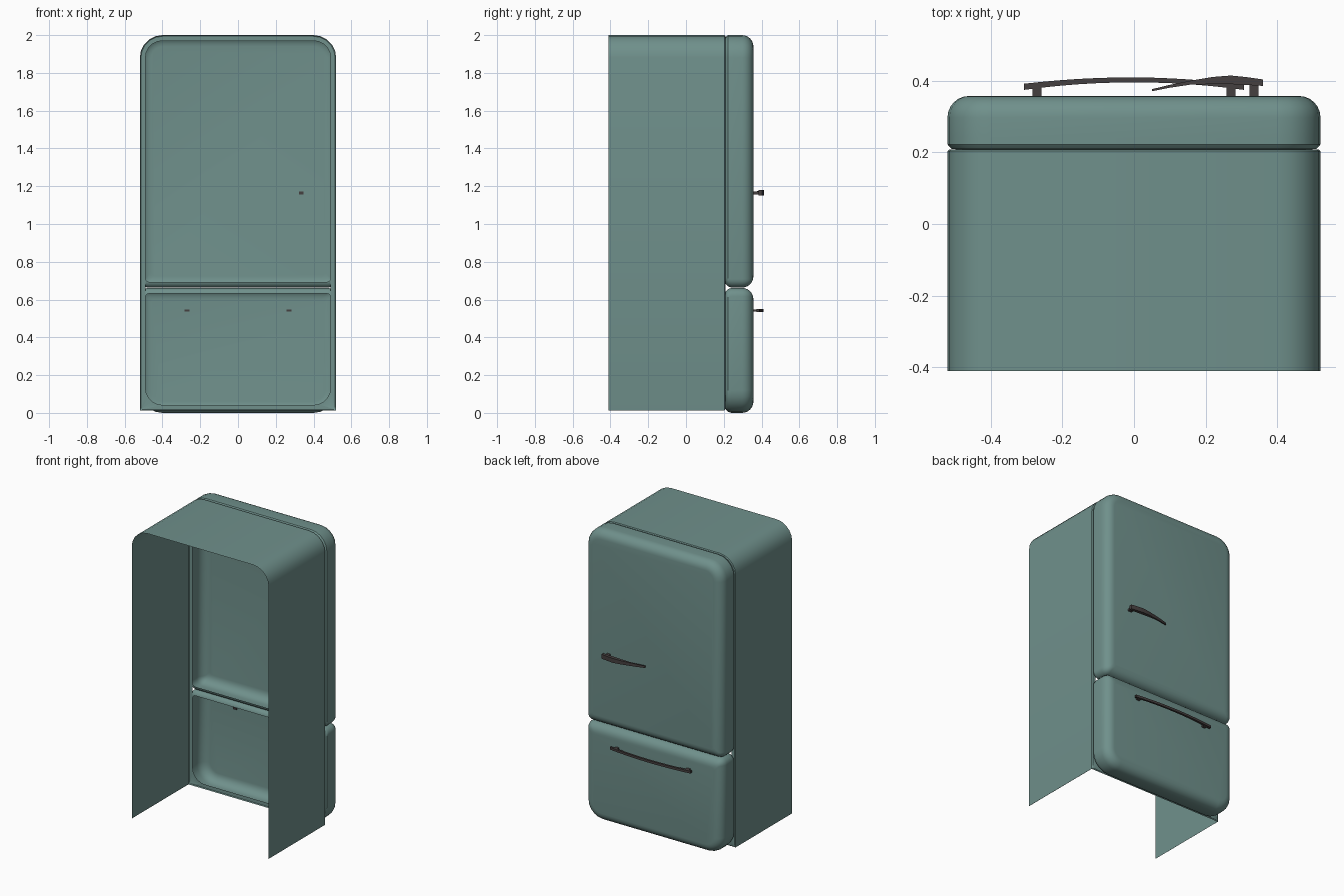
import bpy, math

if "Cube" in bpy.data.objects:
    bpy.data.objects.remove(bpy.data.objects["Cube"])

def material(name, rgb):
    m = bpy.data.materials.new(name)
    m.diffuse_color = (*rgb, 1)
    m.use_nodes = True
    m.node_tree.nodes["Principled BSDF"].inputs["Base Color"].default_value = m.diffuse_color
    return m

TEAL = material("teal enamel", (0.16, 0.28, 0.26))
DARK = material("dark handle", (0.06, 0.05, 0.05))

def make(name, verts, faces, mat, angle):
    me = bpy.data.meshes.new(name)
    me.from_pydata(verts, [], faces)
    me.materials.append(mat)
    ob = bpy.data.objects.new(name, me)
    bpy.context.collection.objects.link(ob)
    bpy.ops.object.select_all(action='DESELECT')
    ob.select_set(True)
    bpy.context.view_layer.objects.active = ob
    bpy.ops.object.shade_smooth_by_angle(angle=math.radians(angle))
    return ob

SEG = 5

def outline(y, hx, z0, z1, r_bot, r_top):
    """Rounded rectangle, starting at the bottom right corner."""
    pts = []
    for sx, z, r, a0 in ((1, z0 + r_bot, r_bot, -90), (1, z1 - r_top, r_top, 0),
                         (-1, z1 - r_top, r_top, 90), (-1, z0 + r_bot, r_bot, 180)):
        for i in range(SEG + 1):
            a = math.radians(a0 + 90 * i / SEG)
            pts.append((sx * (hx - r) + r * math.cos(a), y, z + r * math.sin(a)))
    return pts

def stack(loops, close_bottom=lambda k: True, cap=False):
    n = len(loops[0])
    faces = []
    for k in range(len(loops) - 1):
        for i in range(n):
            if i == n - 1 and not close_bottom(k):
                continue
            j = (i + 1) % n
            faces.append((k*n + i, k*n + j, (k+1)*n + j, (k+1)*n + i))
    if cap:
        faces.append(tuple(range((len(loops) - 1) * n, len(loops) * n)))
    return [p for l in loops for p in l], faces

# Cabinet: sheet open at back and bottom, with a flange around the door opening
body = [outline(y, 0.52 - d, 0.012 + d, 2 - d, rb, 0.12 - d)
        for y, d, rb in ((-0.41, 0, 0.001), (0.203, 0, 0.001),
                         (0.208, 0.006, 0.001), (0.208, 0.03, 0.09))]
make("cabinet", *stack(body, lambda k: k > 0), TEAL, 35)

# Doors: hollow pillowed shells, (y, outer inset, inset where the doors meet)
profile = [(0.208, 0.03, 0.03), (0.209, 0.012, 0.022), (0.217, 0.004, 0.011),
           (0.222, 0, 0.006), (0.24, 0, 0)]
for i in range(7):
    a = math.radians(15 * i)
    profile.append((0.297 + 0.06 * math.sin(a), 0.06 * (1 - math.cos(a)), 0.06 * (1 - math.cos(a))))

def door(name, z0, z1, r_bot, r_top, top_outer):
    loops = []
    for y, d, m in profile:
        dt = d if top_outer else m
        loops.append(outline(y, 0.52 - d, z0 + m, z1 - dt,
                             max(r_bot - d, 0.02), max(r_top - d, 0.02)))
    make(name, *stack(loops, cap=True), TEAL, 35)

door("upper_door", 0.6635, 2.0, 0.045, 0.12, True)
door("freezer_drawer", 0.0, 0.6615, 0.12, 0.045, False)

# Handles: curved bars with rectangular section (x, y back, y front, half height)
def bar(name, z, sections):
    v, f = [], []
    for x, yb, yf, h in sections:
        v += [(x, yb, z - h), (x, yf, z - h), (x, yf, z + h), (x, yb, z + h)]
    for k in range(len(sections) - 1):
        for i in range(4):
            j = (i + 1) % 4
            f.append((4*k + i, 4*k + j, 4*k + 4 + j, 4*k + 4 + i))
    e = 4 * (len(sections) - 1)
    f += [(3, 2, 1, 0), (e, e + 1, e + 2, e + 3)]
    make(name, v, f, DARK, 30)

def post(name, x, z, h, y1):
    bar(name, z, [(x - 0.0125, 0.35, y1, h), (x + 0.0125, 0.35, y1, h)])

bar("upper_handle", 1.165, [(0.05, 0.370, 0.376, 0.007), (0.10, 0.380, 0.388, 0.009),
                            (0.16, 0.389, 0.400, 0.011), (0.22, 0.390, 0.410, 0.013),
                            (0.27, 0.390, 0.414, 0.015), (0.31, 0.388, 0.410, 0.015),
                            (0.36, 0.385, 0.403, 0.015)])
post("upper_handle_post", 0.335, 1.165, 0.008, 0.392)

arc = []
for i in range(13):
    t = i / 6 - 1
    bow = 0.018 * (1 - t * t)
    arc.append((0.307 * t, 0.374 + bow + 0.003 * (1 - t * t), 0.391 + bow - 0.003 * max(t, 0), 0.008))
bar("drawer_handle", 0.542, arc)
for side, x in (("left", -0.27), ("right", 0.27)):
    post("drawer_handle_post_" + side, x, 0.542, 0.006, 0.382)
